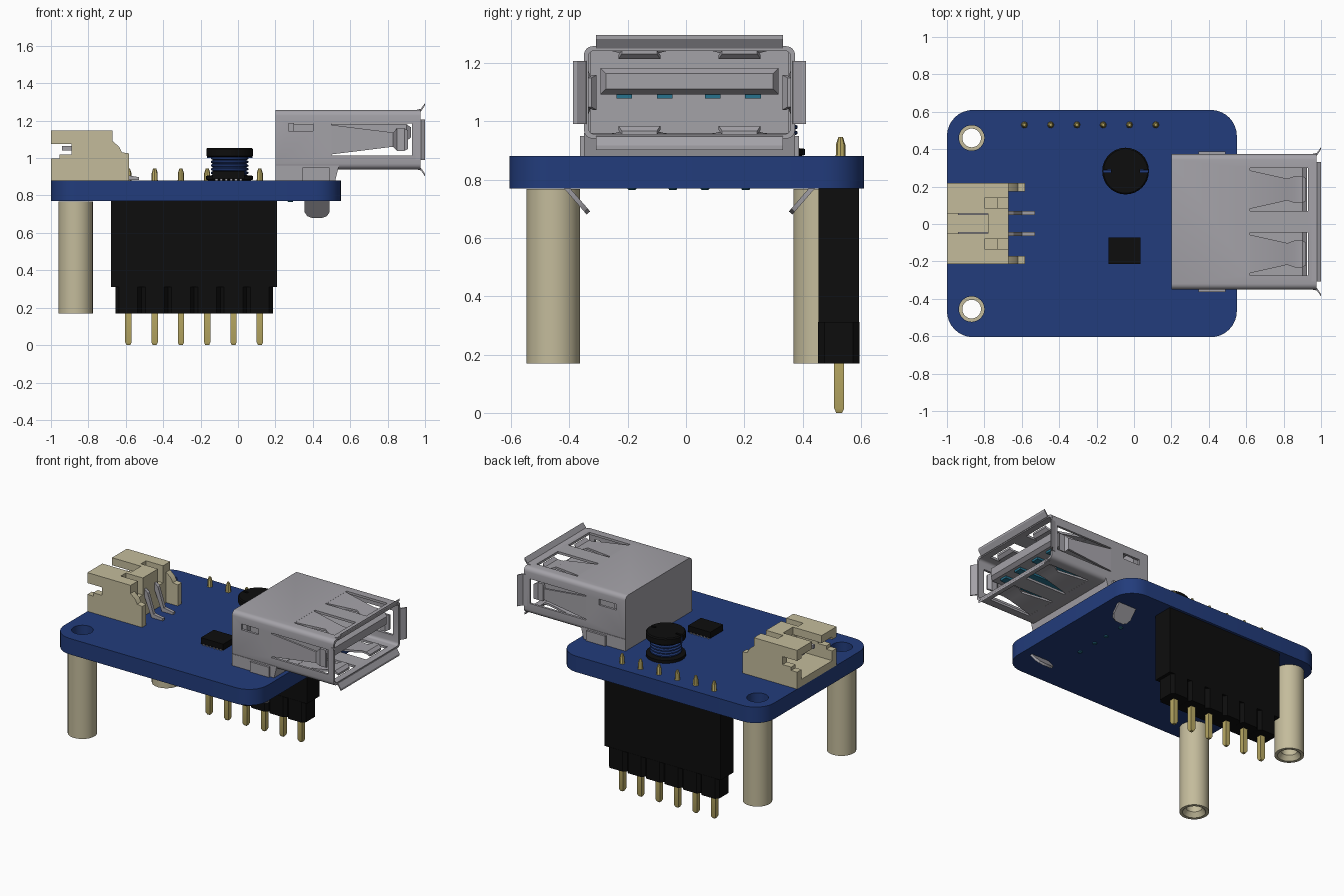
import bpy, bmesh, math
from mathutils import Vector

cube = bpy.data.objects.get("Cube")
if cube:
    bpy.data.objects.remove(cube, do_unlink=True)


def material(name, r, g, b):
    m = bpy.data.materials.new(name)
    m.diffuse_color = (r, g, b, 1)
    m.use_nodes = True
    m.node_tree.nodes["Principled BSDF"].inputs["Base Color"].default_value = (r, g, b, 1)
    return m


BLUE = material("board blue", 0.016, 0.045, 0.20)
BEIGE = material("beige plastic", 0.55, 0.50, 0.33)
GREY = material("shell grey", 0.37, 0.36, 0.39)
BLACK = material("black plastic", 0.004, 0.004, 0.004)
GOLD = material("pin gold", 0.50, 0.41, 0.13)
TEAL = material("contact teal", 0.02, 0.17, 0.27)


def finish(name, bm, mat, smooth=True):
    bmesh.ops.recalc_face_normals(bm, faces=bm.faces[:])
    me = bpy.data.meshes.new(name)
    bm.to_mesh(me)
    bm.free()
    me.materials.append(mat)
    if smooth:
        me.shade_smooth()
        me.set_sharp_from_angle(angle=math.radians(30))
    ob = bpy.data.objects.new(name, me)
    bpy.context.scene.collection.objects.link(ob)
    return ob


def prism(name, pts, axis, lo, hi, mat):
    """Extrude a 2D outline along an axis; outline holds the other two axes in order."""
    place = {"x": lambda p, t: (t, p[0], p[1]),
             "y": lambda p, t: (p[0], t, p[1]),
             "z": lambda p, t: (p[0], p[1], t)}[axis]
    bm = bmesh.new()
    a = [bm.verts.new(place(p, lo)) for p in pts]
    b = [bm.verts.new(place(p, hi)) for p in pts]
    bm.faces.new(a)
    bm.faces.new(b[::-1])
    for i in range(len(pts)):
        j = (i + 1) % len(pts)
        bm.faces.new((a[i], a[j], b[j], b[i]))
    return finish(name, bm, mat)


def box(name, x0, x1, y0, y1, z0, z1, mat):
    return prism(name, [(x0, y0), (x1, y0), (x1, y1), (x0, y1)], "z", z0, z1, mat)


def rounded(a0, a1, b0, b1, r, n=8):
    pts = []
    for k, (a, b) in enumerate([(a1 - r, b1 - r), (a0 + r, b1 - r), (a0 + r, b0 + r), (a1 - r, b0 + r)]):
        for i in range(n + 1):
            t = (k + i / n) * math.pi / 2
            pts.append((a + r * math.cos(t), b + r * math.sin(t)))
    return pts


def circle(x, y, r, n=32):
    return [(x + r * math.cos(i * math.tau / n), y + r * math.sin(i * math.tau / n)) for i in range(n)]


def lathe(name, x, y, prof, mat, n=32, closed=False, turn=0):
    """Spin (radius, height) points around a vertical axis."""
    bm = bmesh.new()
    rings = [[bm.verts.new((x + r * math.cos(turn + i * math.tau / n),
                            y + r * math.sin(turn + i * math.tau / n), z)) for i in range(n)] for r, z in prof]
    pairs = list(zip(rings, rings[1:])) + ([(rings[-1], rings[0])] if closed else [])
    for a, b in pairs:
        for i in range(n):
            j = (i + 1) % n
            bm.faces.new((a[i], a[j], b[j], b[i]))
    if not closed:
        bm.faces.new(rings[0])
        bm.faces.new(rings[-1])
    return finish(name, bm, mat)


def ribbon(name, stations, place, mat, t=0.014):
    """Bent strip through (x, half width, depth) stations."""
    bm = bmesh.new()
    secs = [[bm.verts.new(place(x, w, d)) for w, d in ((-h, e), (h, e), (h, e + t), (-h, e + t))]
            for x, h, e in stations]
    for a, b in zip(secs, secs[1:]):
        for i in range(4):
            j = (i + 1) % 4
            bm.faces.new((a[i], a[j], b[j], b[i]))
    bm.faces.new(secs[0])
    bm.faces.new(secs[-1])
    return finish(name, bm, mat)


def cut(ob, cutters):
    """Subtract the cutters, bake the result and delete them."""
    for c in cutters:
        m = ob.modifiers.new("cut", "BOOLEAN")
        m.operation, m.solver, m.object = "DIFFERENCE", "EXACT", c
    dg = bpy.context.evaluated_depsgraph_get()
    me = bpy.data.meshes.new_from_object(ob.evaluated_get(dg))
    ob.modifiers.clear()
    ob.data = me
    me.shade_smooth()
    me.set_sharp_from_angle(angle=math.radians(30))
    for c in cutters:
        bpy.data.objects.remove(c, do_unlink=True)


# Circuit board with two mounting holes, and hollow standoffs below
board = prism("circuit_board", rounded(-1, 0.55, -0.605, 0.61, 0.14), "z", 0.77, 0.88, BLUE)
cut(board, [prism("c", circle(-0.868, y, 0.068), "z", 0.7, 0.95, BLUE) for y in (0.46, -0.455)])
for side, y in (("left", 0.46), ("right", -0.455)):
    lathe("standoff_" + side, -0.868, y, [(0.092, 0.17), (0.092, 0.767), (0.05, 0.767),
                                          (0.05, 0.20), (0.072, 0.17)], BEIGE, closed=True)

# Pin header under the back edge
box("header_body", -0.68, 0.208, 0.455, 0.593, 0.31, 0.77, BLACK)
box("header_core", -0.65, 0.18, 0.475, 0.573, 0.18, 0.32, BLACK)
for i in range(6):
    x = -0.586 + 0.1405 * i
    c = 0.02
    prism(f"header_segment_{i}", [(x - 0.07, 0.455 + c), (x - 0.07 + c, 0.453), (x + 0.07 - c, 0.453),
                                  (x + 0.07, 0.455 + c), (x + 0.07, 0.593 - c), (x + 0.07 - c, 0.595),
                                  (x - 0.07 + c, 0.595), (x - 0.07, 0.593 - c)], "z", 0.17, 0.312, BLACK)
    lathe(f"header_pin_{i}", x, 0.525, [(0.014, 0.0), (0.024, 0.015), (0.024, 0.2)], GOLD, 4, turn=math.pi / 4)
    lathe(f"header_pin_top_{i}", x, 0.53, [(0.02, 0.875), (0.016, 0.885), (0.016, 0.92), (0.008, 0.945)], GOLD, 8)

# Drum inductor: flanges, wound coil and wire ends in the slots
ix, iy = -0.045, 0.283
lathe("inductor_base", ix, iy, [(0.11, 0.88), (0.125, 0.885), (0.125, 0.905), (0.08, 0.91)], BLACK)
coil = [(0.085, 0.905)]
for i in range(5):
    z = 0.912 + i * 0.0195
    coil += [(0.09, z), (0.1, z + 0.005), (0.1, z + 0.013), (0.09, z + 0.018)]
lathe("inductor_coil", ix, iy, coil, BLUE)
cap = lathe("inductor_cap", ix, iy, [(0.118, 1.005), (0.125, 1.012), (0.125, 1.048), (0.118, 1.055)], BLACK)
cut(cap, [box("c", ix + s * 0.105 - 0.028, ix + s * 0.105 + 0.028, iy - 0.008, iy + 0.008, 0.99, 1.1, BLACK)
          for s in (-1, 1)])
for s in (-1, 1):
    box("inductor_wire", ix + s * 0.1 - 0.022, ix + s * 0.1 + 0.022, iy - 0.007, iy + 0.007, 1.0, 1.04, BLUE)

# Small chip with side leads
box("chip_body", -0.135, 0.036, -0.213, -0.072, 0.888, 0.93, BLACK)
for i in range(6):
    box(f"chip_lead_{i}", -0.122 + i * 0.026, -0.108 + i * 0.026, -0.212, -0.073, 0.879, 0.889, GREY)

# Battery socket, open toward -x
socket = prism("battery_socket", [(-1, 0.88), (-1, 1.147), (-0.67, 1.147), (-0.67, 1.09), (-0.635, 1.06),
                                  (-0.62, 1.03), (-0.582, 1.025), (-0.582, 0.88)], "y", -0.213, 0.218, BEIGE)
cut(socket, [box("c", -0.67, -0.5, -0.17, 0.175, 0.8, 1.3, BEIGE),
             box("c", -1.1, -0.73, -0.165, 0.17, 0.93, 1.095, BEIGE),
             box("c", -1.1, -0.78, -0.05, 0.056, 1.0, 1.3, BEIGE),
             box("c", -1.1, -0.89, -0.3, 0.3, 1.02, 1.075, BEIGE),
             box("c", -1.1, -0.955, -0.3, 0.3, 0.997, 1.025, BEIGE),
             box("c", -0.8, -0.6, 0.085, 0.14, 1.03, 1.3, BEIGE),
             box("c", -0.8, -0.6, -0.135, -0.08, 1.03, 1.3, BEIGE)])
for s in (-1, 1):
    y = 0.003 + s * 0.056
    prism("battery_pin", [(-0.94, 1.04), (-0.94, 1.065), (-0.67, 1.065), (-0.645, 1.045), (-0.60, 0.91),
                          (-0.53, 0.898), (-0.53, 0.882), (-0.615, 0.882), (-0.68, 1.04)], "y",
          y - 0.011, y + 0.011, GREY)

# Metal port shell: thin walled tube open toward +x, resting on a rear block
cy, hy, zt, zb = 0.012, 0.362, 1.257, 0.94
cz = (zt + zb) / 2
shell = prism("port_shell", rounded(cy - hy, cy + hy, zb, zt, 0.03, 4), "x", 0.2, 0.975, GREY)
cutters = [prism("c", rounded(cy - hy + 0.016, cy + hy - 0.016, zb + 0.016, zt - 0.016, 0.018, 4), "x",
                 0.24, 1.2, GREY)]
for s in (-1, 1):
    yw = cy + s * 0.172
    cutters.append(box("c", 0.62, 0.93, yw - 0.115, yw + 0.115, 0.9, 1.3, GREY))
    ys = cy + s * hy
    cutters.append(box("c", 0.5, 0.93, ys - 0.03, ys + 0.03, cz - 0.085, cz + 0.085, GREY))
    cutters.append(box("c", 0.27, 0.40, ys - 0.03, ys + 0.03, 1.145, 1.185, GREY))
cut(shell, cutters)
prism("port_rear_block", [(0.2, 0.88), (0.2, 0.96), (0.54, 0.96), (0.52, 0.88)], "y",
      cy - hy, cy + hy, GREY)
box("port_inner_back", 0.23, 0.3, cy - 0.34, cy + 0.34, 0.95, 1.245, GREY)


def top(yc):
    return lambda x, w, d: (x, yc + w, zt - d)


def bottom(yc):
    return lambda x, w, d: (x, yc + w, zb + d)


def flank(s):
    return lambda x, w, d: (x, cy + s * (hy - d), cz + w)


# Spring fingers, flared lips and mounting legs
flare = [(0.95, 0), (0.978, -0.006), (1.0, -0.038)]
for s in (-1, 1):
    for label, f in (("top", top), ("bottom", bottom)):
        ribbon(f"port_{label}_finger", [(0.61, 0.105, 0), (0.82, 0.058, 0.012), (0.86, 0.072, 0.03),
                                        (0.90, 0.072, 0.03), (0.92, 0.06, 0.012)], f(cy + s * 0.172), GREY)
    ribbon("port_side_finger", [(0.49, 0.08, 0), (0.83, 0.038, 0.014), (0.85, 0.06, 0.03),
                                (0.89, 0.06, 0.03), (0.91, 0.05, 0.012)], flank(s), GREY)
    ribbon("port_side_lip", [(x, 0.108, d) for x, d in flare], flank(s), GREY)
    leg = prism("port_leg", [(0.355, 0.02), (0.49, 0.02), (0.49, -0.07), (0.475, -0.1), (0.45, -0.112),
                             (0.395, -0.112), (0.37, -0.1), (0.355, -0.07)], "y", -0.008, 0.008, GREY)
    leg.location = (0, cy + s * 0.42, 0.77)
    leg.rotation_euler = (-s * math.radians(41), 0, 0)
    box("port_leg_tab", 0.345, 0.49, cy + s * 0.368 - 0.008, cy + s * 0.368 + 0.008, 0.87, 0.95, GREY)
ribbon("port_top_lip", [(x, 0.32, d) for x, d in flare], top(cy), GREY)
ribbon("port_bottom_lip", [(x, 0.32, d) for x, d in flare], bottom(cy), GREY)

# Contact tongue with four contacts and their solder tails
bm = bmesh.new()
rings = [[bm.verts.new(Vector((x, cy + sy * (0.305 - k), 1.137 + sz * (0.045 - k)))) for sy, sz in
          ((-1, -1), (1, -1), (1, 1), (-1, 1))] for x, k in ((0.28, 0), (0.9, 0), (0.925, 0.018))]
for a, b in zip(rings, rings[1:]):
    for i in range(4):
        bm.faces.new((a[i], a[(i + 1) % 4], b[(i + 1) % 4], b[i]))
bm.faces.new(rings[0])
bm.faces.new(rings[-1])
finish("port_tongue", bm, GREY, False)
for y in (-0.212, -0.073, 0.092, 0.23):
    box("port_contact", 0.3, 0.88, y - 0.027, y + 0.027, 1.077, 1.095, TEAL)
for y in (-0.185, -0.045, 0.065, 0.205):
    lathe("port_solder_tail", 0.28, y, [(0.012, 0.764), (0.015, 0.768), (0.015, 0.78)], TEAL, 12)
